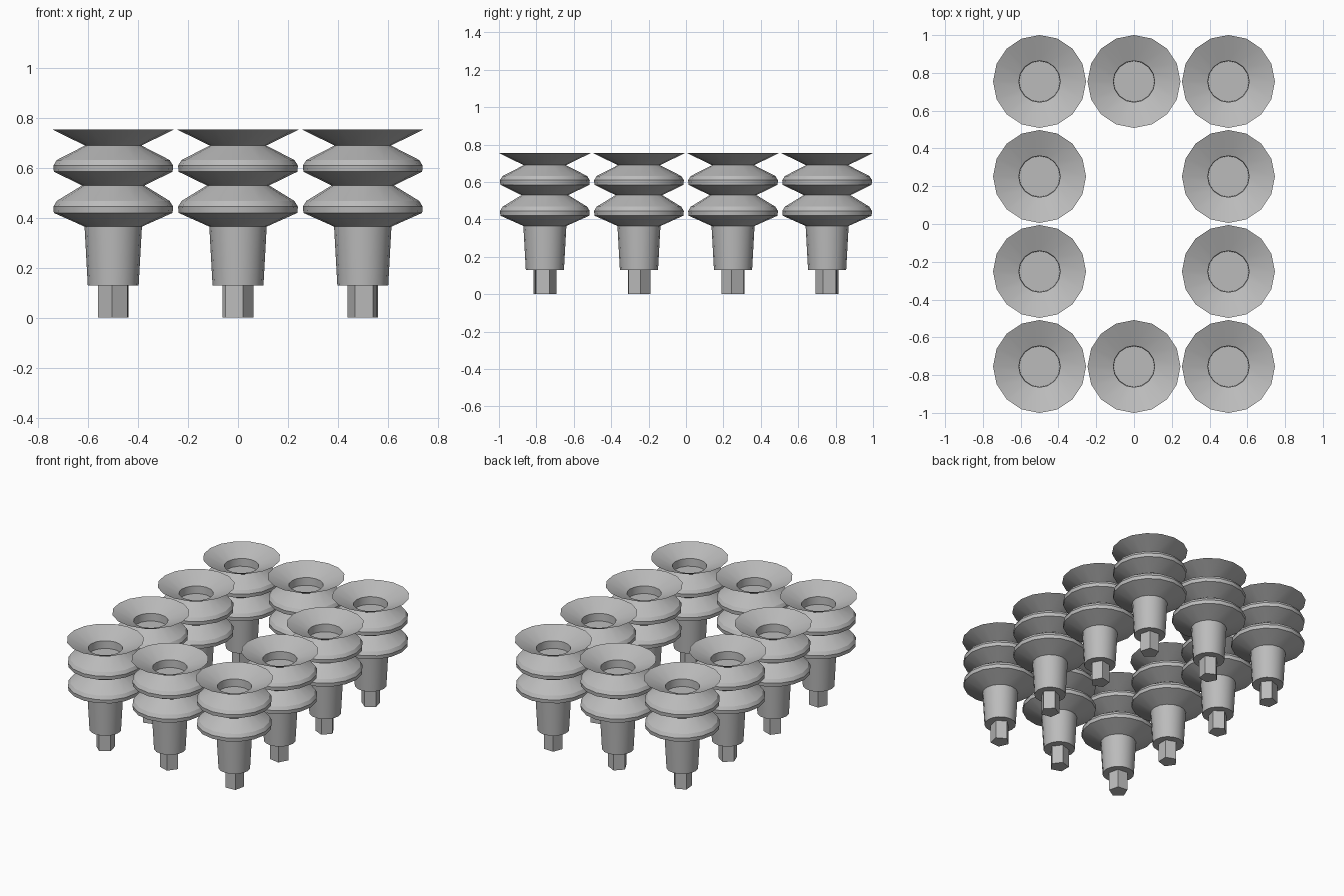
import bpy, bmesh
from math import cos, sin, tau, radians

cube = bpy.data.objects.get("Cube")
if cube:
    bpy.data.objects.remove(cube, do_unlink=True)

grey = bpy.data.materials.new("rubber grey")
grey.use_nodes = True
grey.diffuse_color = (0.5, 0.5, 0.5, 1)
grey.node_tree.nodes["Principled BSDF"].inputs["Base Color"].default_value = grey.diffuse_color


def lathe(name, profile, sides, location, turn=0.0):
    """Revolve (radius, z) points around z and cap both ends."""
    bm = bmesh.new()
    rings = []
    for r, z in profile:
        rings.append([bm.verts.new((r * cos(tau * i / sides + turn),
                                    r * sin(tau * i / sides + turn), z))
                      for i in range(sides)])
    for low, high in zip(rings, rings[1:]):
        for i in range(sides):
            j = (i + 1) % sides
            bm.faces.new((low[i], low[j], high[j], high[i]))
    bm.faces.new(rings[0][::-1])
    bm.faces.new(rings[-1])
    mesh = bpy.data.meshes.new(name)
    bm.to_mesh(mesh)
    bm.free()
    mesh.materials.append(grey)
    obj = bpy.data.objects.new(name, mesh)
    bpy.context.collection.objects.link(obj)
    obj.location = location
    bpy.ops.object.select_all(action='DESELECT')
    obj.select_set(True)
    bpy.context.view_layer.objects.active = obj
    bpy.ops.object.shade_smooth_by_angle(angle=radians(25))
    return obj


# Outer bellows from the sleeve upward, then over the lip into the cup recess
BELLOWS = [
    (0.102, 0.13), (0.115, 0.365),                                # sleeve
    (0.238, 0.42), (0.24, 0.445), (0.226, 0.468), (0.125, 0.53),  # lower fold
    (0.238, 0.585), (0.24, 0.61), (0.226, 0.632), (0.113, 0.69),  # upper fold
    (0.246, 0.755),                                               # cup lip
    (0.11, 0.698), (0.108, 0.645),                                # recess
]
STEM = [(0.062, 0.0), (0.062, 0.14)]

# Ten suction cups around a rectangular border
for row in range(4):
    for col in (-1, 0, 1):
        if col == 0 and row in (1, 2):
            continue
        spot = (col * 0.5, (row - 1.5) * 0.503, 0)
        lathe("suction_cup", BELLOWS, 16, spot)
        lathe("stem", STEM, 5, spot, turn=row + col * 0.4)
